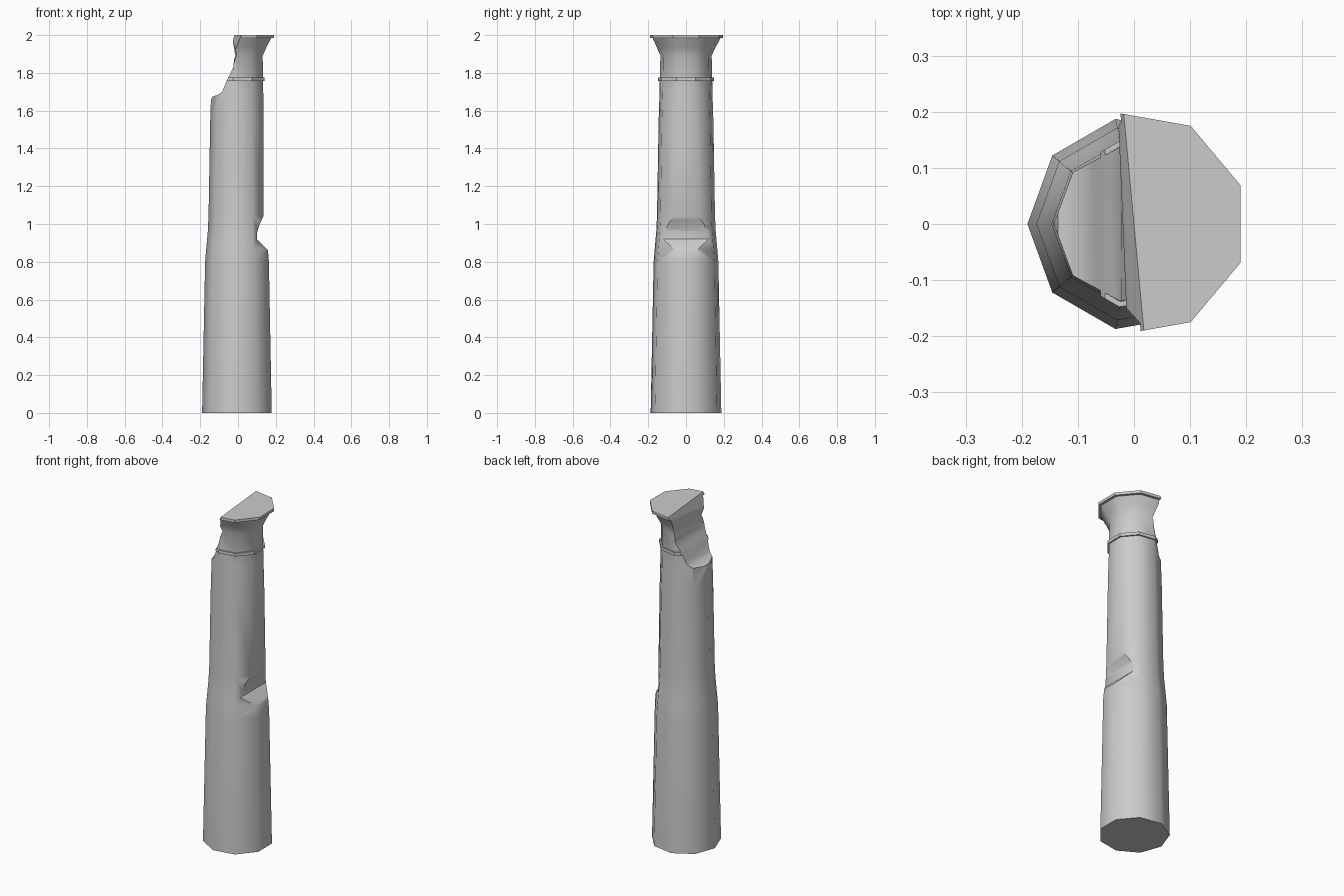
import bpy, bmesh, math

if "Cube" in bpy.data.objects:
    bpy.data.objects.remove(bpy.data.objects["Cube"])

SIDES = 9


def link(name, bm):
    bmesh.ops.recalc_face_normals(bm, faces=bm.faces)
    me = bpy.data.meshes.new(name)
    bm.to_mesh(me)
    bm.free()
    ob = bpy.data.objects.new(name, me)
    bpy.context.collection.objects.link(ob)
    return ob


def lathe(name, profile):
    """Nine-sided solid from (radius, z) pairs, one corner facing -x."""
    bm = bmesh.new()
    rings = []
    for r, z in profile:
        rings.append([bm.verts.new((r * math.cos(a), r * math.sin(a), z))
                      for a in (math.pi + 2 * math.pi * i / SIDES for i in range(SIDES))])
    for lo, hi in zip(rings, rings[1:]):
        for i in range(SIDES):
            j = (i + 1) % SIDES
            bm.faces.new((lo[i], lo[j], hi[j], hi[i]))
    bm.faces.new(rings[0][::-1])
    bm.faces.new(rings[-1])
    return link(name, bm)


def prism(name, outline, half=0.4):
    """Cutter along y from (x, z, skew); skew shifts x with y."""
    bm = bmesh.new()
    ends = [[bm.verts.new((x + k * y, y, z)) for x, z, k in outline] for y in (-half, half)]
    bm.faces.new(ends[0])
    bm.faces.new(ends[1][::-1])
    n = len(outline)
    for i in range(n):
        j = (i + 1) % n
        bm.faces.new((ends[0][i], ends[0][j], ends[1][j], ends[1][i]))
    bmesh.ops.triangulate(bm, faces=[f for f in bm.faces if len(f.verts) == 4])
    ob = link(name, bm)
    ob.hide_render = True
    return ob


# column parts
shaft = lathe("column_shaft", [
    (0.19, 0), (0.174, 0.80), (0.168, 0.87), (0.16, 0.96), (0.156, 1.04),
    (0.147, 1.55), (0.142, 1.70), (0.139, 1.89), (0.16, 1.935), (0.187, 1.985)])
ring = lathe("neck_ring", [(0.13, 1.758), (0.15, 1.758), (0.15, 1.776), (0.13, 1.776)])
slab = lathe("top_slab", [(0.202, 1.984), (0.202, 2.0)])

# broken upper left side
top_break = prism("top_break_cutter", [
    (-0.4, 1.64, 0), (-0.142, 1.66, 0), (-0.135, 1.675, 0), (-0.11, 1.682, 0),
    (-0.083, 1.70, 0), (-0.055, 1.77, 0), (-0.025, 1.83, 0), (-0.011, 1.89, -0.02),
    (0.0, 2.0, -0.093), (0.0, 2.1, -0.093), (-0.4, 2.1, 0)])
# chipped notch on the right side
notch = prism("notch_cutter", [
    (0.134, 1.72, 0), (0.134, 1.04, 0), (0.115, 1.0, 0), (0.102, 0.96, 0),
    (0.10, 0.92, 0), (0.30, 0.72, 0), (0.30, 1.72, 0)])


def cut(ob, cutters):
    bpy.context.view_layer.objects.active = ob
    for c in cutters:
        m = ob.modifiers.new("cut", 'BOOLEAN')
        m.operation = 'DIFFERENCE'
        m.solver = 'EXACT'
        m.object = c
        bpy.ops.object.modifier_apply(modifier=m.name)


cut(shaft, [top_break, notch])
cut(ring, [top_break])
cut(slab, [top_break])
for c in (top_break, notch):
    bpy.data.objects.remove(c, do_unlink=True)

# shaft is softly shaded, trims stay faceted
bpy.ops.object.select_all(action='DESELECT')
shaft.select_set(True)
bpy.context.view_layer.objects.active = shaft
bpy.ops.object.shade_smooth_by_angle(angle=math.radians(42))
